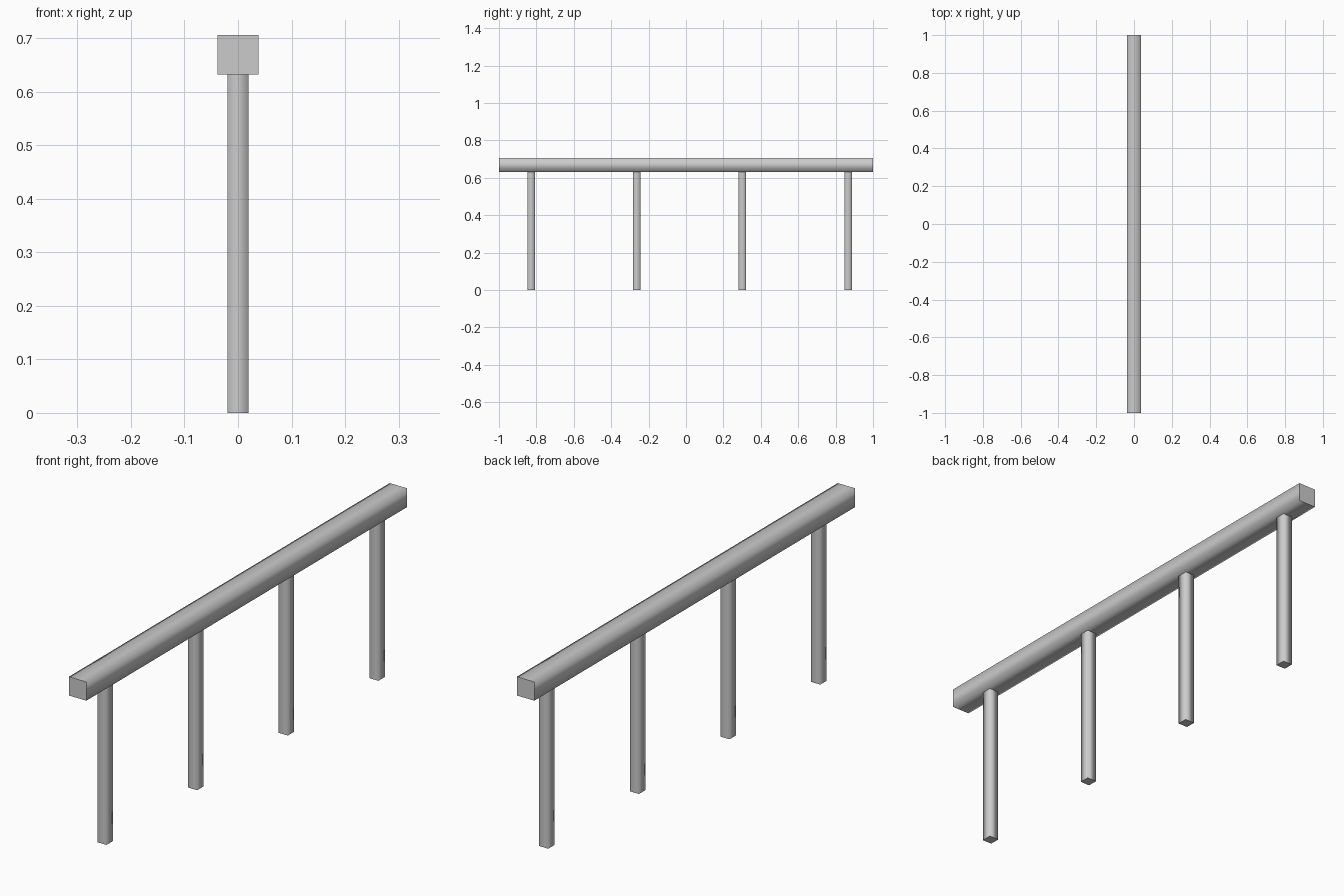
import bpy
import bmesh
from mathutils import Matrix, Vector

if "Cube" in bpy.data.objects:
    bpy.data.objects.remove(bpy.data.objects["Cube"])


def bar(name, size, centre, axis):
    """Square bar: sides shaded smooth around the length, flat end caps."""
    bm = bmesh.new()
    bmesh.ops.create_cube(bm, size=1, matrix=Matrix.Diagonal((*size, 1)))
    bm.normal_update()
    for face in bm.faces:
        face.smooth = abs(face.normal[axis]) < 0.5
    mesh = bpy.data.meshes.new(name)
    bm.to_mesh(mesh)
    bm.free()
    obj = bpy.data.objects.new(name, mesh)
    obj.location = Vector(centre)
    bpy.context.collection.objects.link(obj)
    return obj


RAIL_BOTTOM, RAIL_TOP = 0.632, 0.706
POST_WIDTH = 0.04

# Top rail running along y
rail_height = RAIL_TOP - RAIL_BOTTOM
bar("top_rail", (0.076, 2.0, rail_height),
    (0, 0, (RAIL_TOP + RAIL_BOTTOM) / 2), axis=1)

# Four evenly spaced posts, slightly off centre along the rail
for i in range(4):
    y = -0.828 + i * 0.565
    bar(f"post_{i + 1}", (POST_WIDTH, POST_WIDTH, RAIL_BOTTOM),
        (0, y, RAIL_BOTTOM / 2), axis=2)
